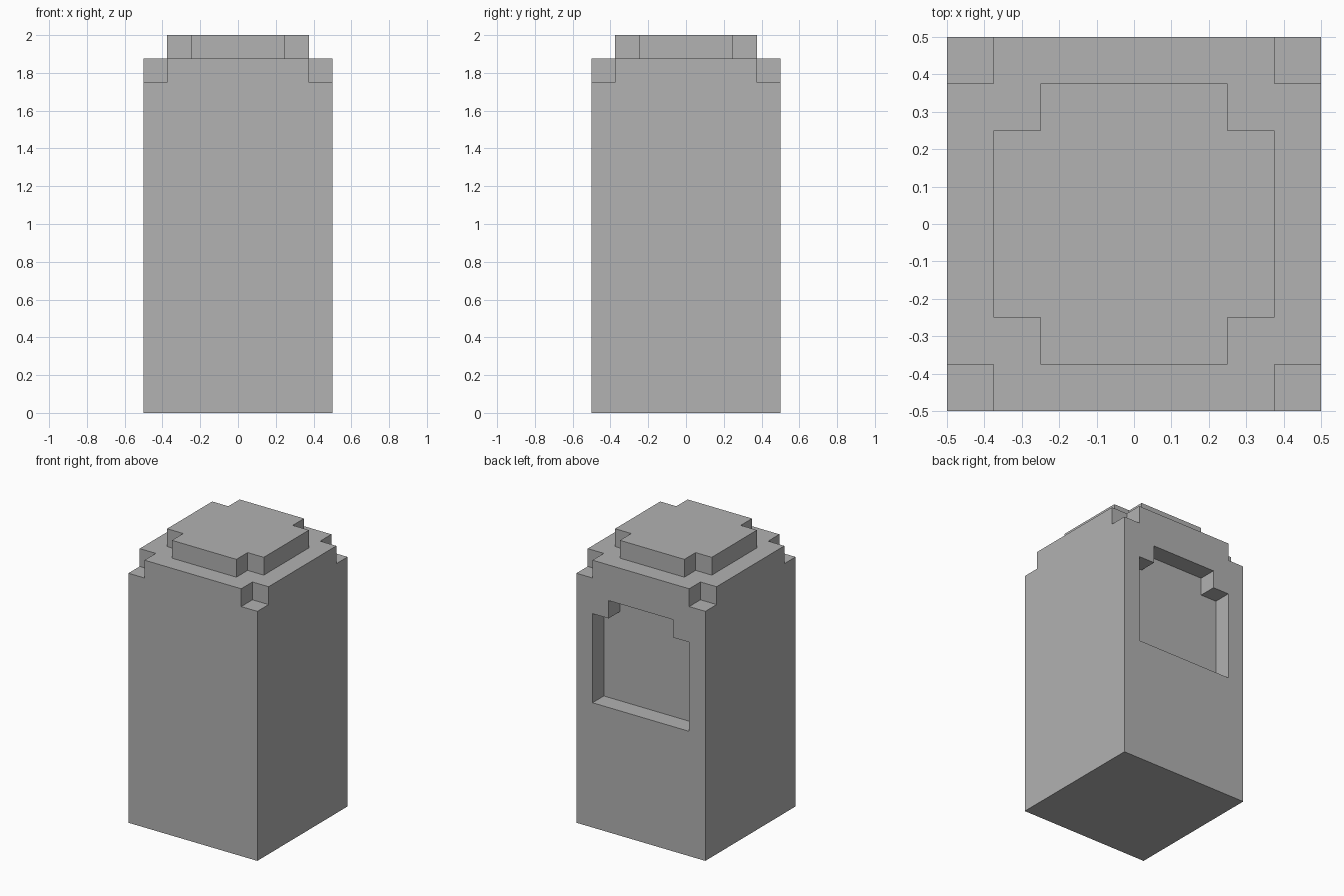
import bpy
import bmesh
from mathutils import Vector

if "Cube" in bpy.data.objects:
    bpy.data.objects.remove(bpy.data.objects["Cube"], do_unlink=True)

U = 1 / 8  # every step of the blocky design is one unit

stone = bpy.data.materials.new("plain grey")
stone.use_nodes = True
GREY = (0.445, 0.445, 0.445, 1)
stone.diffuse_color = GREY
stone.node_tree.nodes["Principled BSDF"].inputs["Base Color"].default_value = GREY


def prism(name, outline, direction):
    """Extrude a closed outline, given in units, along a direction."""
    bm = bmesh.new()
    face = bm.faces.new([bm.verts.new(Vector(p) * U) for p in outline])
    ext = bmesh.ops.extrude_face_region(bm, geom=[face], use_keep_orig=True)
    moved = [g for g in ext["geom"] if isinstance(g, bmesh.types.BMVert)]
    bmesh.ops.translate(bm, verts=moved, vec=Vector(direction) * U)
    bmesh.ops.recalc_face_normals(bm, faces=bm.faces)
    mesh = bpy.data.meshes.new(name)
    bm.to_mesh(mesh)
    bm.free()
    mesh.materials.append(stone)
    obj = bpy.data.objects.new(name, mesh)
    bpy.context.collection.objects.link(obj)
    return obj


def square(x, y, half, z):
    return [(x + sx * half, y + sy * half, z)
            for sx, sy in ((-1, -1), (1, -1), (1, 1), (-1, 1))]


def cut(target, cutter):
    """Subtract the cutter, then discard it."""
    cutter.hide_render = True
    mod = target.modifiers.new("cut", "BOOLEAN")
    mod.operation = "DIFFERENCE"
    mod.solver = "EXACT"
    mod.object = cutter
    bpy.context.view_layer.objects.active = target
    bpy.ops.object.modifier_apply(modifier=mod.name)
    bpy.data.objects.remove(cutter, do_unlink=True)


# Tall body with its four top corners notched
body = prism("body", square(0, 0, 4, 0), (0, 0, 15))
for sx in (-1, 1):
    for sy in (-1, 1):
        cut(body, prism("corner_cutter", square(sx * 4, sy * 4, 1, 14), (0, 0, 2)))

# Shallow niche in the back, with stepped upper corners
half = [(3, 7), (3, 12), (2, 12), (2, 13)]
niche = half + [(-x, z) for x, z in reversed(half)]
cut(body, prism("niche_cutter", [(x, 3, z) for x, z in niche], (0, 2, 0)))

# Plus-shaped cap on top
quarter = [(3, 2), (2, 2), (2, 3)]
side = quarter + [(-x, y) for x, y in reversed(quarter)]
plus = side + [(-x, -y) for x, y in side]
prism("cap", [(x, y, 15) for x, y in plus], (0, 0, 1))
